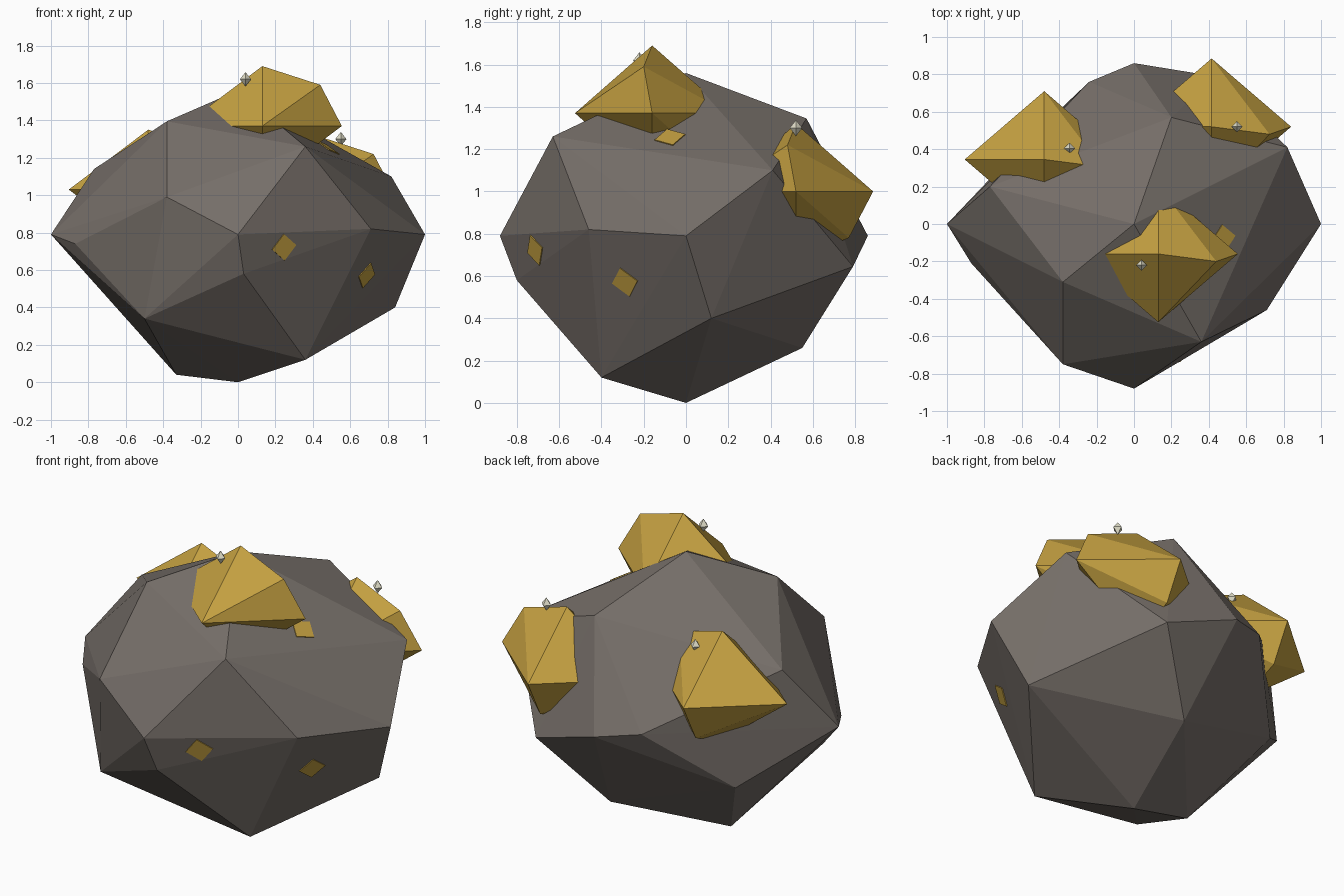
import bpy
import bmesh
from math import cos, sin, radians
from mathutils import Vector
from mathutils.bvhtree import BVHTree

default_cube = bpy.data.objects.get("Cube")
if default_cube:
    bpy.data.objects.remove(default_cube, do_unlink=True)


def make_material(name, red, green, blue):
    colour = (red, green, blue, 1.0)
    material = bpy.data.materials.new(name)
    material.use_nodes = True
    material.diffuse_color = colour
    shader = material.node_tree.nodes["Principled BSDF"]
    shader.inputs["Base Color"].default_value = colour
    shader.inputs["Roughness"].default_value = 0.8
    return material


stone = make_material("warm grey stone", .18, .157, .14)
gold = make_material("ore gold", .55, .35, .052)
glint = make_material("pale glint", .75, .73, .58)


def make_hull(name, points, material, location=(0, 0, 0)):
    """Flat-faced convex solid wrapped around a few corner points."""
    bm = bmesh.new()
    for point in points:
        bm.verts.new(point)
    bmesh.ops.convex_hull(bm, input=bm.verts)
    loose = [vert for vert in bm.verts if not vert.link_faces]
    bmesh.ops.delete(bm, geom=loose, context="VERTS")
    bmesh.ops.recalc_face_normals(bm, faces=bm.faces)
    mesh = bpy.data.meshes.new(name)
    bm.to_mesh(mesh)
    bm.free()
    mesh.materials.append(material)
    solid = bpy.data.objects.new(name, mesh)
    solid.location = location
    bpy.context.collection.objects.link(solid)
    return solid


def octahedron(rx, ry, rz):
    corners = []
    for side in (-1, 1):
        corners += [(side * rx, 0, 0), (0, side * ry, 0), (0, 0, side * rz)]
    return corners


# Boulder: corners grouped by the side they belong to
crown = [(0, 0, 1.56), (-.38, -.31, 1.395), (.36, -.63, 1.26),
         (.2, .57, 1.345), (.82, .41, 1.1), (-.77, .2, 1.14)]
girdle = [(-1, 0, .79), (1, 0, .79), (0, -.88, .79), (0, .86, .79),
          (-.87, -.21, .74), (-.38, -.75, .99), (.71, -.46, .82),
          (.43, .79, .645), (-.24, .76, .83)]
underside = [(-.5, -.57, .34), (.03, -.8, .58), (.84, .12, .4),
             (-.61, .41, .48), (.11, .55, .26), (.36, -.4, .12),
             (-.33, .05, .04), (0, 0, 0)]
boulder = make_hull("boulder", crown + girdle + underside, stone)

# Gold nuggets: one shape with two bulged edges, half sunk in the boulder
nugget_shape = octahedron(.425, .365, .32) + [(.31, -.04, .22), (0, .25, -.22)]
nuggets = {"top_nugget": (.13, -.16, 1.37),
           "back_left_nugget": (.415, .52, 1),
           "back_right_nugget": (-.48, .345, 1.03)}
for name, place in nuggets.items():
    make_hull(name, nugget_shape, gold, place)

# Glints: tiny crystals on the nuggets
glints = {"top_glint": (.04, -.22, 1.62),
          "back_left_glint": (.55, .52, 1.3),
          "back_right_glint": (-.345, .405, 1.25)}
for name, place in glints.items():
    make_hull(name, octahedron(.03, .03, .038), glint, place)

# Gold flecks: thin diamond plates laid on the nearest boulder face
bm = bmesh.new()
bm.from_mesh(boulder.data)
surface = BVHTree.FromBMesh(bm)
bm.free()


def make_fleck(name, place, turn):
    spot, normal, _, _ = surface.find_nearest(Vector(place))
    across = Vector((0, 0, 1)).cross(normal).normalized()
    upward = normal.cross(across)
    corners = []
    for step in range(4):
        angle = radians(turn + 90 * step)
        edge = (across * cos(angle) + upward * sin(angle)) * .074
        corners += [edge + normal * .005, edge - normal * .003]
    make_hull(name, corners, gold, spot)


make_fleck("front_fleck", (.25, -.72, .72), 10)
make_fleck("side_fleck", (.69, -.29, .57), 5)
make_fleck("upper_fleck", (.5, -.08, 1.29), 20)
